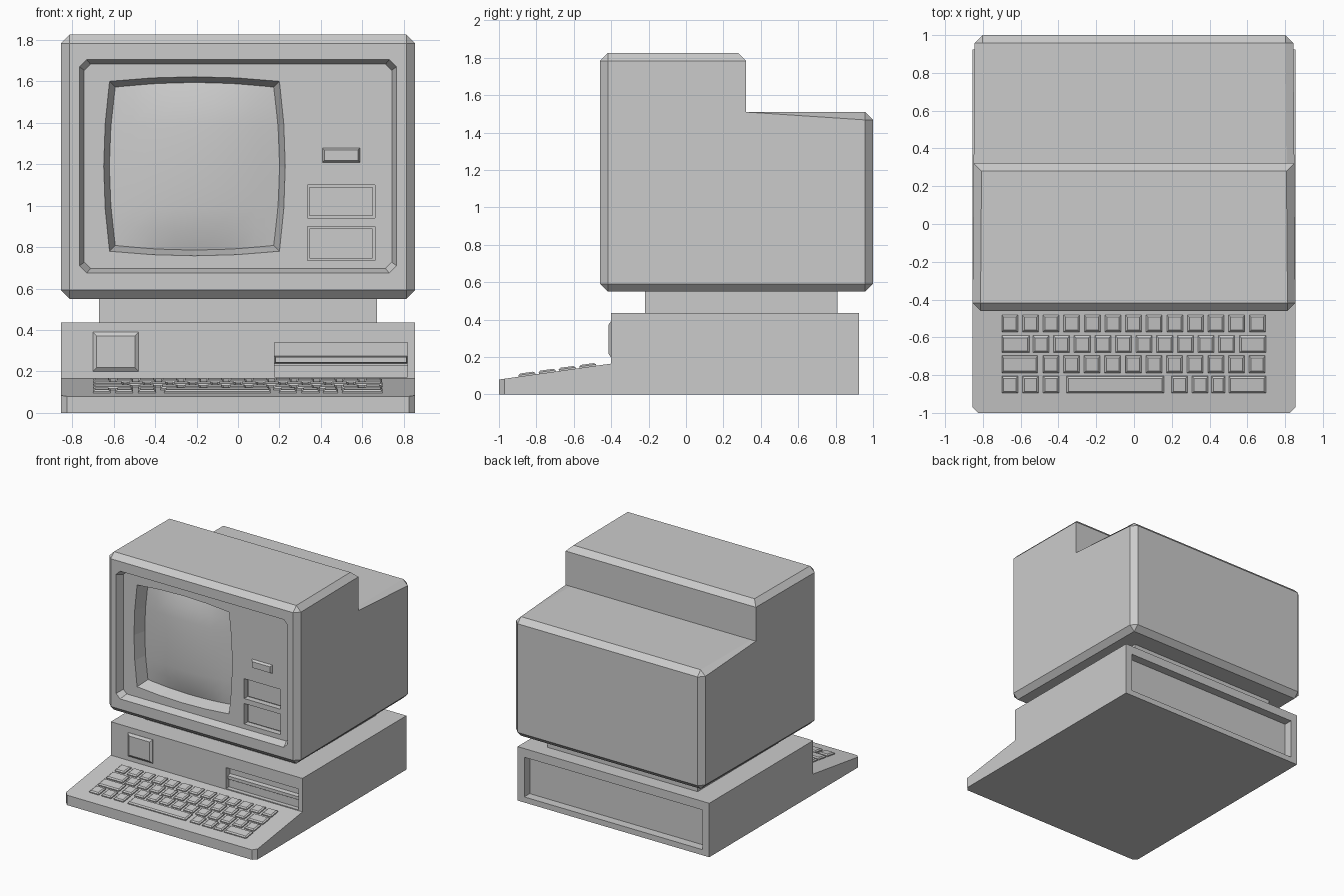
import bpy, bmesh, math
from mathutils import Matrix, Vector

if "Cube" in bpy.data.objects:
    bpy.data.objects.remove(bpy.data.objects["Cube"])

grey = bpy.data.materials.new("warm_grey_plastic")
grey.use_nodes = True
GREY = (0.6, 0.6, 0.6, 1)
grey.diffuse_color = GREY
grey.node_tree.nodes["Principled BSDF"].inputs["Base Color"].default_value = GREY


def make(name, bm):
    bmesh.ops.recalc_face_normals(bm, faces=bm.faces)
    mesh = bpy.data.meshes.new(name)
    bm.to_mesh(mesh)
    bm.free()
    mesh.materials.append(grey)
    ob = bpy.data.objects.new(name, mesh)
    bpy.context.collection.objects.link(ob)
    return ob


def add_loft(bm, rings):
    """Closed solid skinned through rings with equal point counts."""
    loops = [[bm.verts.new(p) for p in ring] for ring in rings]
    n = len(loops[0])
    for a, b in zip(loops, loops[1:]):
        for i in range(n):
            j = (i + 1) % n
            bm.faces.new((a[i], a[j], b[j], b[i]))
    bm.faces.new(loops[0])
    bm.faces.new(loops[-1])


def loft(name, rings):
    bm = bmesh.new()
    add_loft(bm, rings)
    return make(name, bm)


def rect(x0, x1, z0, z1, y, inset=0.0):
    x0, x1, z0, z1 = x0 + inset, x1 - inset, z0 + inset, z1 - inset
    return [(x0, y, z0), (x1, y, z0), (x1, y, z1), (x0, y, z1)]


def octagon(x, z0, z1, cut, y):
    return [(-x + cut, y, z0), (x - cut, y, z0), (x, y, z0 + cut), (x, y, z1 - cut),
            (x - cut, y, z1), (-x + cut, y, z1), (-x, y, z1 - cut), (-x, y, z0 + cut)]


def box(name, x0, x1, z0, z1, y0, y1, inset=0.0):
    """Box whose front face at y0 may be smaller than its back at y1."""
    return loft(name, [rect(x0, x1, z0, z1, y0, inset), rect(x0, x1, z0, z1, y1)])


def carve(ob, cutter):
    mod = ob.modifiers.new("cut", 'BOOLEAN')
    mod.operation = 'DIFFERENCE'
    mod.solver = 'EXACT'
    mod.object = cutter
    cutter.hide_render = True
    bpy.context.view_layer.objects.active = ob
    bpy.ops.object.modifier_apply(modifier=mod.name)
    bpy.data.objects.remove(cutter)


def side_profile(points, half_width):
    """Extrude a (y, z) outline across x; half_width is a function of y."""
    bm = bmesh.new()
    add_loft(bm, [[(s * half_width(y), y, z) for y, z in points] for s in (-1, 1)])
    bmesh.ops.recalc_face_normals(bm, faces=bm.faces)
    return bm


# Base with sloping keyboard deck
bm = side_profile([(-1, 0), (-1, 0.08), (-0.4, 0.165), (-0.4, 0.435),
                   (0.925, 0.435), (0.925, 0)], lambda y: 0.855)
corners = [e for e in bm.edges if all(v.co.y < -0.99 for v in e.verts)
           and abs(e.verts[0].co.x - e.verts[1].co.x) < 0.01]
bmesh.ops.bevel(bm, geom=corners, offset=0.03, segments=1, affect='EDGES')
base = make("base_unit", bm)
carve(base, box("back_cutter", -0.795, 0.795, 0.045, 0.365, 1.0, 0.855))
carve(base, box("slot_cutter", 0.175, 0.818, 0.172, 0.34, -0.5, -0.35))

# Base front details
box("slot_bar", 0.175, 0.818, 0.238, 0.275, -0.385, -0.34, 0.006)
box("slot_tray", 0.175, 0.818, 0.172, 0.232, -0.365, -0.34)
loft("power_button", [rect(-0.70, -0.48, 0.20, 0.39, -0.39),
                      rect(-0.70, -0.48, 0.20, 0.39, -0.402),
                      rect(-0.70, -0.48, 0.20, 0.39, -0.415, 0.018)])

# Neck between base and monitor
box("neck", -0.67, 0.67, 0.43, 0.56, -0.22, 0.81)

# Monitor housing with stepped back and chamfered outer edges
bm = side_profile([(-0.46, 0.55), (-0.46, 1.825), (0.322, 1.825), (0.322, 1.51),
                   (1, 1.51), (1, 0.55)], lambda y: 0.855 - 0.008 * (y + 0.46))
outer = [e for e in bm.edges if not all(abs(v.co.y - 0.322) < 0.01 for v in e.verts)
         or all(v.co.z > 1.8 for v in e.verts)]
bmesh.ops.bevel(bm, geom=outer, offset=0.042, segments=1, affect='EDGES')
monitor = make("monitor_housing", bm)

# Sunken front panel
PANEL = -0.40
carve(monitor, loft("panel_cutter", [octagon(0.775, 0.665, 1.715, 0.04, -0.48),
                                     octagon(0.765, 0.675, 1.705, 0.035, -0.46),
                                     octagon(0.742, 0.697, 1.683, 0.03, PANEL)]))


# Screen with bulging outline
def screen_point(s, t, half, y):
    return Vector((-0.21 + s * (half + 0.028 * (1 - t * t)), y,
                   1.19 + t * (half + 0.022 * (1 - s * s))))


def screen_ring(half, y):
    steps = [-1, -0.5, 0, 0.5]
    path = ([(a, -1) for a in steps] + [(1, a) for a in steps]
            + [(-a, 1) for a in steps] + [(-1, -a) for a in steps])
    return [screen_point(s, t, half, y) for s, t in path]


carve(monitor, loft("screen_cutter", [screen_ring(0.42, -0.43), screen_ring(0.41, PANEL),
                                      screen_ring(0.382, -0.30)]))
bm = bmesh.new()
N = 8
grid = []
for i in range(N + 1):
    s = 2 * i / N - 1
    row = []
    for j in range(N + 1):
        t = 2 * j / N - 1
        depth = -0.302 - 0.05 * (1 - s * s) * (1 - t * t) ** 0.5
        row.append(bm.verts.new(screen_point(s, t, 0.382, depth)))
    grid.append(row)
for i in range(N):
    for j in range(N):
        bm.faces.new((grid[i][j], grid[i + 1][j], grid[i + 1][j + 1], grid[i][j + 1]))
for f in bm.faces:
    f.smooth = True
glass = make("screen_glass", bm)
if sum(p.normal.y for p in glass.data.polygons) > 0:
    glass.data.flip_normals()

# Disk drives and badge plate
for z0, z1 in ((0.735, 0.90), (0.94, 1.10)):
    carve(monitor, box("drive_cutter", 0.335, 0.66, z0, z1, -0.45, -0.355))
    box("drive_face", 0.345, 0.65, z0 + 0.01, z1 - 0.01, -0.368, -0.35)
box("badge_plate", 0.405, 0.59, 1.207, 1.28, -0.42, -0.395, 0.012)

# Keyboard: rows of (y, [(first x, key width, count)])
PITCH = 0.1092
rows = [(-0.525, [(-0.70, 0.085, 13)]),
        (-0.635, [(-0.70, 0.147, 1), (-0.535, 0.085, 10), (0.558, 0.14, 1)]),
        (-0.742, [(-0.70, 0.19, 1), (-0.483, 0.085, 11)]),
        (-0.85, [(-0.70, 0.085, 3), (-0.357, 0.515, 1), (0.198, 0.085, 2),
                 (0.41, 0.072, 1), (0.502, 0.196, 1)])]
slope = math.atan2(0.085, 0.6)
bm = bmesh.new()
for y, groups in rows:
    place = Matrix.Translation((0, y, 0.08 + (y + 1) * math.tan(slope))) @ Matrix.Rotation(slope, 4, 'X')
    for start, width, count in groups:
        for k in range(count):
            x0 = start + k * PITCH
            rings = []
            for z, inset in ((-0.01, 0), (0.008, 0), (0.016, 0.01)):
                a, b, d = x0 + inset, x0 + width - inset, 0.045 - inset
                rings.append([place @ Vector(p) for p in
                              ((a, -d, z), (b, -d, z), (b, d, z), (a, d, z))])
            add_loft(bm, rings)
make("keyboard_keys", bm)
